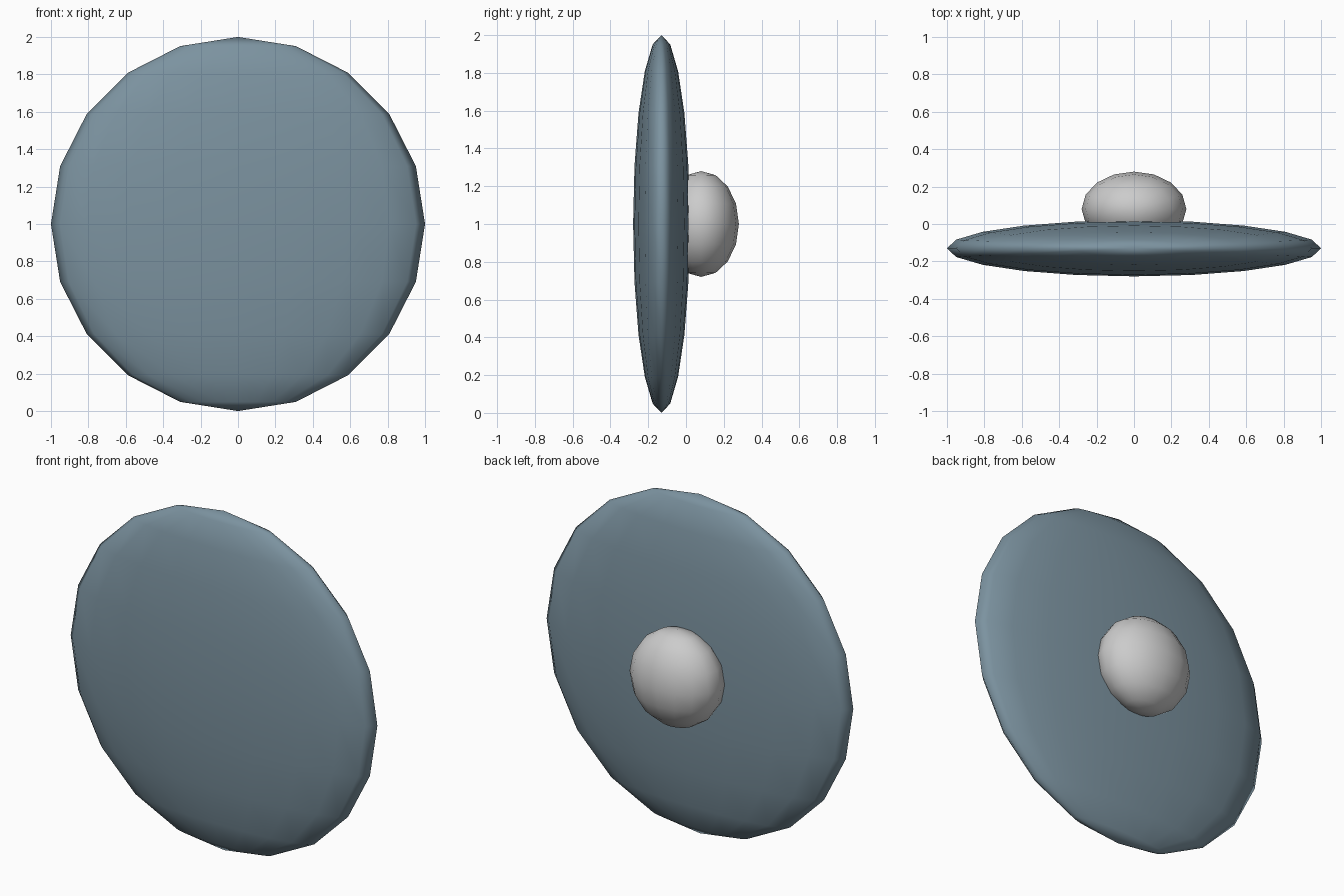
import bpy

if "Cube" in bpy.data.objects:
    bpy.data.objects.remove(bpy.data.objects["Cube"])


def ellipsoid(name, segments, rings, centre, radii):
    """Smooth low-poly sphere scaled to the given radii, poles along z."""
    bpy.ops.mesh.primitive_uv_sphere_add(segments=segments, ring_count=rings,
                                         radius=1, location=centre)
    obj = bpy.context.object
    obj.name = name
    obj.scale = radii
    bpy.ops.object.transform_apply(location=False, rotation=False, scale=True)
    bpy.ops.object.shade_smooth()
    return obj


# Large flattened disc facing the front
disc = ellipsoid("disc", 20, 10, (0, -0.13, 1), (1, 0.15, 1))
blue = bpy.data.materials.new("slate_blue")
blue.diffuse_color = (0.2, 0.29, 0.35, 1)
blue.use_nodes = True
blue.node_tree.nodes["Principled BSDF"].inputs["Base Color"].default_value = blue.diffuse_color
disc.data.materials.append(blue)

# Rounded knob half sunk into the back of the disc
ellipsoid("back_knob", 16, 8, (0, 0.08, 1), (0.28, 0.20, 0.28))
